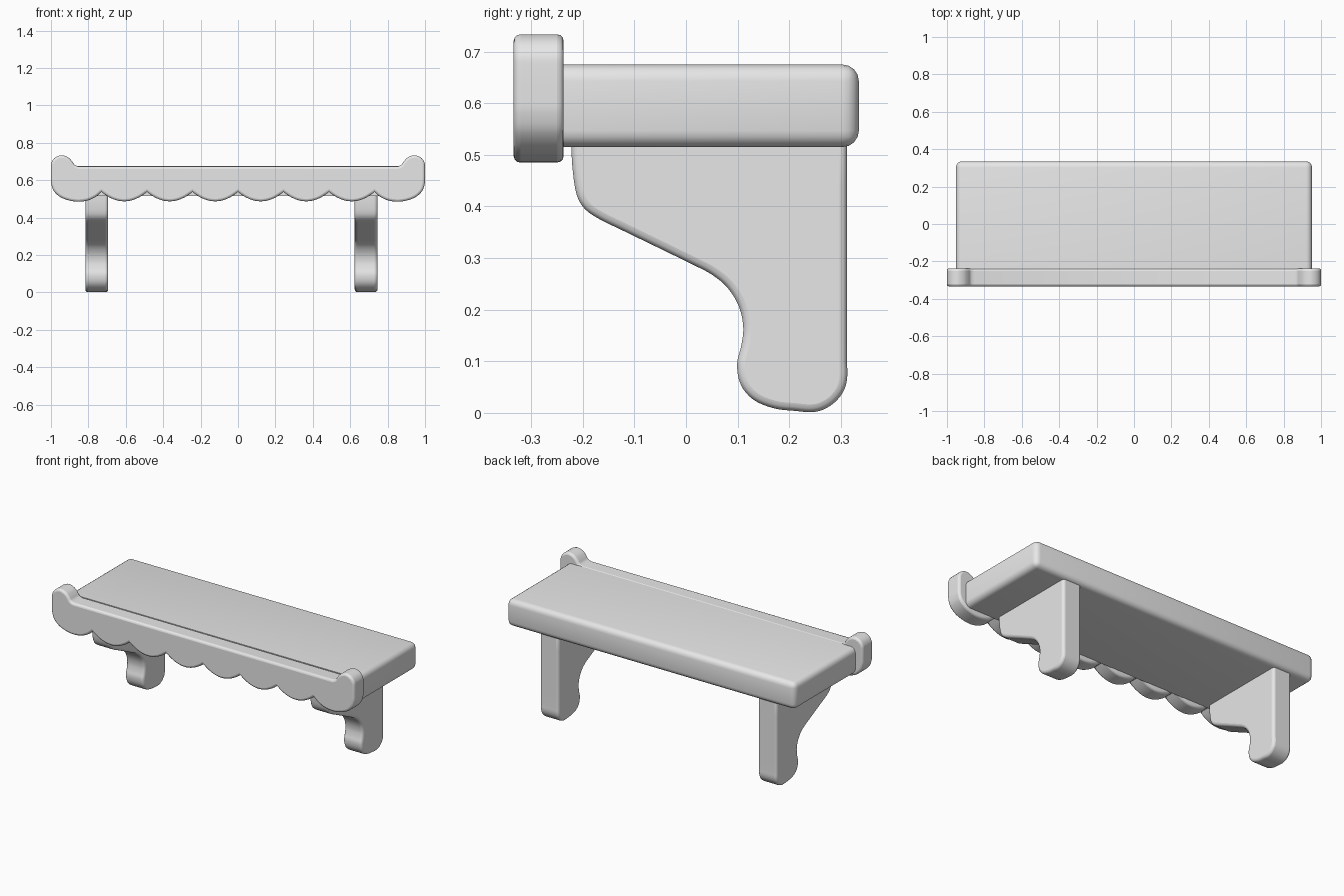
import bpy, bmesh, math
from mathutils import Vector
from mathutils.geometry import interpolate_bezier

cube = bpy.data.objects.get("Cube")
if cube:
    bpy.data.objects.remove(cube)

grey = bpy.data.materials.new("plain_grey")
grey.use_nodes = True
grey.diffuse_color = (0.8, 0.8, 0.8, 1)
grey.node_tree.nodes["Principled BSDF"].inputs["Base Color"].default_value = (0.8, 0.8, 0.8, 1)


def finish(name, bm):
    bmesh.ops.recalc_face_normals(bm, faces=bm.faces)
    mesh = bpy.data.meshes.new(name)
    bm.to_mesh(mesh)
    bm.free()
    mesh.materials.append(grey)
    obj = bpy.data.objects.new(name, mesh)
    bpy.context.collection.objects.link(obj)
    bpy.ops.object.select_all(action='DESELECT')
    obj.select_set(True)
    bpy.context.view_layer.objects.active = obj
    bpy.ops.object.shade_smooth_by_angle(angle=math.radians(35))
    return obj


def smooth_path(points, steps=4):
    """Smooth curve through the points, with handles scaled to each span."""
    pts = [Vector(p) for p in points]
    last = len(pts) - 1
    tangent = [(pts[min(i + 1, last)] - pts[max(i - 1, 0)]).normalized()
               for i in range(last + 1)]
    path = [pts[0]]
    for i in range(last):
        a, b = pts[i], pts[i + 1]
        h = (b - a).length / 3
        path += interpolate_bezier(a, a + tangent[i] * h, b - tangent[i + 1] * h, b, steps + 1)[1:]
    return path


def slab(name, path, place, thickness, round_width):
    """Extrude a closed outline along the given direction and round its rims."""
    bm = bmesh.new()
    face = bm.faces.new([bm.verts.new(place(p)) for p in path])
    out = bmesh.ops.extrude_face_region(bm, geom=[face])
    moved = [v for v in out["geom"] if isinstance(v, bmesh.types.BMVert)]
    bmesh.ops.translate(bm, verts=moved, vec=thickness)
    obj = finish(name, bm)
    mod = obj.modifiers.new("rounded_rim", 'BEVEL')
    mod.width = round_width
    mod.segments = 3
    mod.limit_method = 'ANGLE'
    mod.angle_limit = math.radians(80)
    mod.use_clamp_overlap = False
    return obj


# Shelf board: rounded everywhere except where it meets the front trim
bm = bmesh.new()
bmesh.ops.create_cube(bm, size=1)
bmesh.ops.scale(bm, verts=bm.verts, vec=(1.904, 0.575, 0.16))
bmesh.ops.translate(bm, verts=bm.verts, vec=(0, 0.0475, 0.595))
edges = [e for e in bm.edges if any(v.co.y > 0 for v in e.verts)]
bmesh.ops.bevel(bm, geom=edges, offset=0.032, segments=4, profile=0.5, affect='EDGES')
finish("shelf_board", bm)

# Front trim: scalloped lower edge, raised round ears at both ends
end_curve = smooth_path([
    (0.73, 0.537), (0.76, 0.512), (0.80, 0.493), (0.85, 0.485), (0.90, 0.491),
    (0.95, 0.51), (0.985, 0.543), (0.998, 0.58), (1.0, 0.61), (1.0, 0.67),
    (0.997, 0.695), (0.982, 0.718), (0.955, 0.732), (0.932, 0.732),
    (0.905, 0.72), (0.886, 0.70), (0.873, 0.682), (0.855, 0.674)])
scallops, steps = 6, 12
span = 1.46 / scallops
lower = []
for i in range(scallops):
    for k in range(1 if i == 0 else 0, steps):
        t = k / steps
        dip = 0.05 * (1 - (2 * t - 1) ** 2)
        lower.append(Vector((-0.73 + span * (i + t), 0.537 - dip)))
mirrored = [Vector((-p.x, p.y)) for p in reversed(end_curve)]
slab("front_trim", mirrored + lower + end_curve,
     lambda p: (p.x, -0.334, p.y), (0, 0.097, 0), 0.013)

# Support brackets: curved front, straight back, rounded foot
bracket = smooth_path([
    (-0.222, 0.55), (-0.222, 0.51), (-0.219, 0.465), (-0.211, 0.42), (-0.195, 0.394),
    (-0.165, 0.374), (-0.13, 0.357), (0.02, 0.284), (0.05, 0.268), (0.08, 0.243),
    (0.103, 0.205), (0.111, 0.165), (0.107, 0.13), (0.099, 0.095), (0.106, 0.055),
    (0.13, 0.026), (0.17, 0.009), (0.21, 0.004), (0.25, 0.002), (0.28, 0.014),
    (0.303, 0.038), (0.312, 0.065), (0.312, 0.1), (0.312, 0.55)])
for side, x in (("right", -0.816), ("left", 0.624)):
    slab(side + "_bracket", bracket, lambda p: (x, p.x, p.y), (0.122, 0, 0), 0.015)
